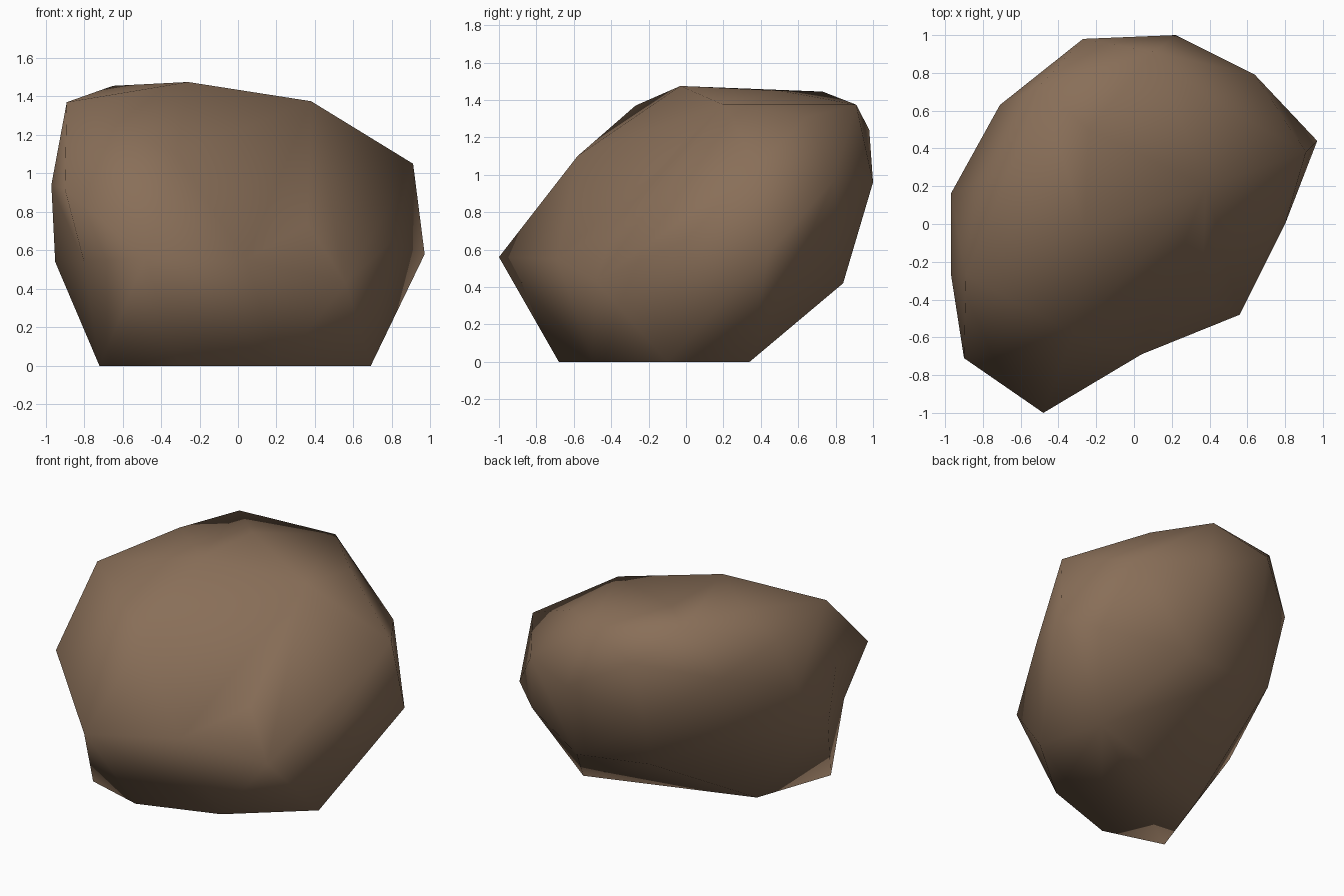
import bpy
import bmesh

# Remove the default cube only
default_cube = bpy.data.objects.get("Cube")
if default_cube is not None:
    bpy.data.objects.remove(default_cube, do_unlink=True)


def make_material(name, colour):
    """One flat colour, shown in the viewport and in a render."""
    material = bpy.data.materials.new(name)
    material.use_nodes = True
    material.diffuse_color = colour
    shader = material.node_tree.nodes["Principled BSDF"]
    shader.inputs["Base Color"].default_value = colour
    shader.inputs["Roughness"].default_value = 1
    return material


def boulder_object(name, corners, hollows, material):
    """Wrap corners in a smooth-shaded skin, then press the hollows inward."""
    bulge = 1.15
    bm = bmesh.new()
    for corner in corners:
        bm.verts.new(corner)
    pressed = [bm.verts.new((x * bulge, y * bulge, z)) for x, y, z in hollows]
    result = bmesh.ops.convex_hull(bm, input=list(bm.verts))
    for vert in pressed:
        vert.co.x /= bulge
        vert.co.y /= bulge

    spare = set(result["geom_interior"]) | set(result["geom_unused"])
    loose = [item for item in spare if isinstance(item, bmesh.types.BMVert)]
    bmesh.ops.delete(bm, geom=loose, context="VERTS")
    bmesh.ops.recalc_face_normals(bm, faces=list(bm.faces))
    for face in bm.faces:
        face.smooth = True

    mesh = bpy.data.meshes.new(name)
    bm.to_mesh(mesh)
    bm.free()
    mesh.materials.append(material)
    boulder = bpy.data.objects.new(name, mesh)
    bpy.context.collection.objects.link(boulder)
    return boulder


# Flat footprint resting on the ground
footprint = [(x, y, 0) for x, y in (
    (-.72, -.56), (-.31, -.68), (.22, -.5), (.69, -.1),
    (.55, .34), (-.53, -.02))]

# Lower belt, where the sides flare outward
lower_belt = [
    (-.48, -1, .56), (.56, -.48, .43), (.97, .44, .58),
    (.77, .59, .51), (.25, .84, .42), (-.25, .75, .45),
    (-.68, .5, .66), (-.95, -.2, .54)]

# Shallow hollows beside the front corner
hollows = [(-.8, -.59, .54), (.04, -.69, .55)]

# Upper belt, where the sides lean back in
upper_belt = [
    (-.9, -.71, .92), (-.32, -.58, 1.1), (.36, -.38, .74),
    (.8, 0, .65), (.91, .38, 1.05), (.64, .79, .97),
    (.22, 1, .96), (-.27, .98, 1.24), (-.3, .88, .8),
    (-.71, .63, 1.12), (-.97, .16, .94), (-.97, -.26, .94)]

# Crown, the gently sloping top
crown = [
    (-.89, -.27, 1.37), (-.84, .21, 1.25), (-.26, -.03, 1.475),
    (-.65, .29, 1.455), (-.5, .73, 1.445), (-.24, .5, 1.45),
    (.11, .91, 1.375), (.41, .65, 1.31), (.38, .2, 1.375)]

brown_stone = make_material("brown stone", (.25, .158, .098, 1))
boulder_object("boulder", footprint + lower_belt + upper_belt + crown,
               hollows, brown_stone)
